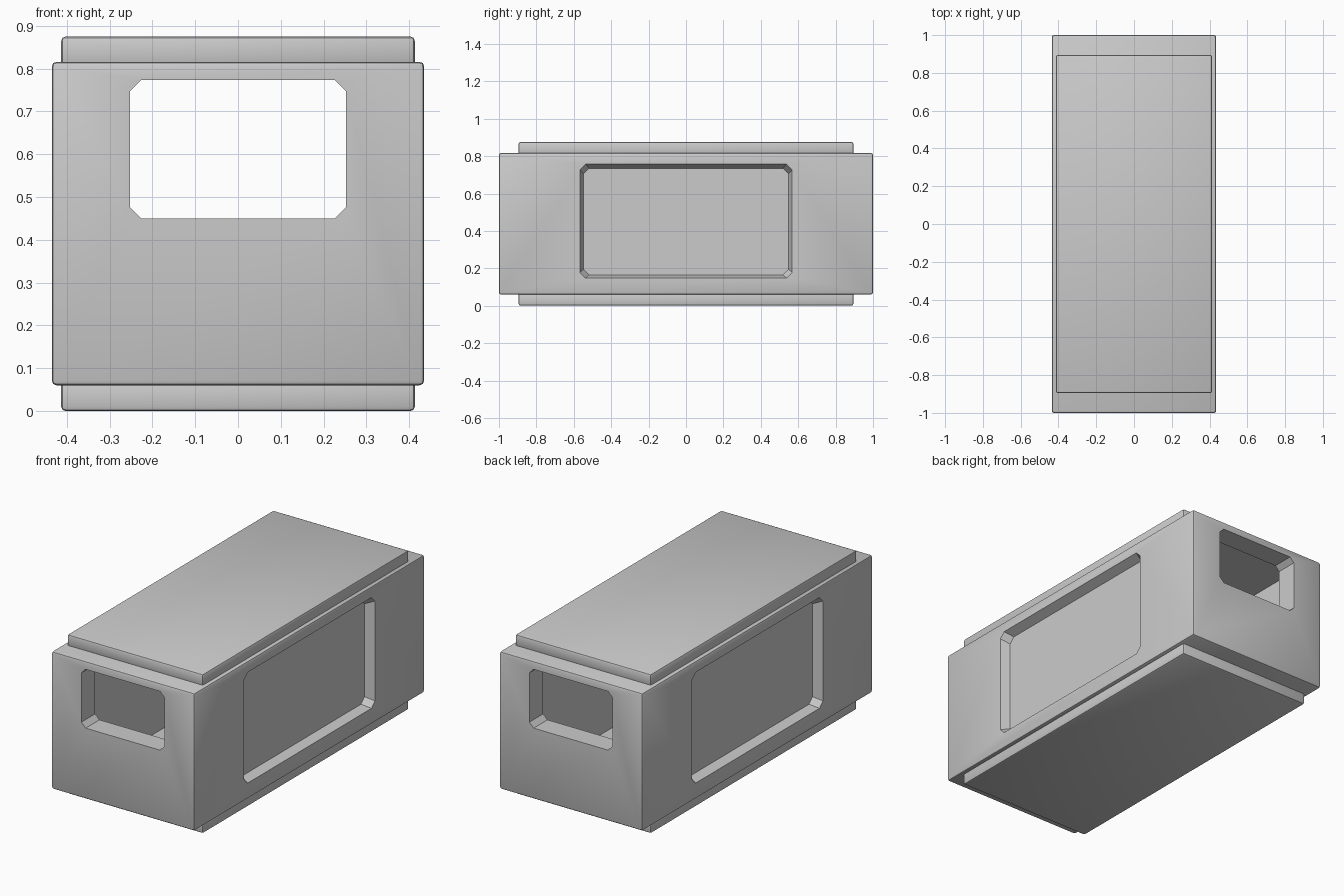
import bpy, bmesh
from mathutils import Vector

if "Cube" in bpy.data.objects:
    bpy.data.objects.remove(bpy.data.objects["Cube"])


def mesh_object(name, bm):
    bmesh.ops.recalc_face_normals(bm, faces=bm.faces)
    mesh = bpy.data.meshes.new(name)
    bm.to_mesh(mesh)
    bm.free()
    obj = bpy.data.objects.new(name, mesh)
    bpy.context.collection.objects.link(obj)
    return obj


def box(name, lo, hi, bevel=0.0):
    bm = bmesh.new()
    bmesh.ops.create_cube(bm, size=1)
    lo, hi = Vector(lo), Vector(hi)
    for v in bm.verts:
        v.co = (lo + hi) / 2 + v.co * (hi - lo)
    if bevel:
        bmesh.ops.bevel(bm, geom=bm.edges[:], offset=bevel, segments=2,
                        profile=0.5, affect='EDGES')
    return mesh_object(name, bm)


def octagon(half_w, z0, z1, c):
    w = half_w
    return [(-w + c, z0), (w - c, z0), (w, z0 + c), (w, z1 - c),
            (w - c, z1), (-w + c, z1), (-w, z1 - c), (-w, z0 + c)]


def loft(name, inner, outer, place_in, place_out):
    """Closed solid between two matching outlines."""
    bm = bmesh.new()
    a = [bm.verts.new(place_in(*p)) for p in inner]
    b = [bm.verts.new(place_out(*p)) for p in outer]
    n = len(a)
    bm.faces.new(a)
    bm.faces.new(b[::-1])
    for i in range(n):
        j = (i + 1) % n
        bm.faces.new((a[i], b[i], b[j], a[j]))
    return mesh_object(name, bm)


def cut(target, cutter):
    mod = target.modifiers.new("cut", 'BOOLEAN')
    mod.operation = 'DIFFERENCE'
    mod.solver = 'EXACT'
    mod.object = cutter
    bpy.context.view_layer.objects.active = target
    bpy.ops.object.modifier_apply(modifier=mod.name)
    bpy.data.objects.remove(cutter)


# Hollow crate body
body = box("crate_body", (-0.435, -1, 0.06), (0.435, 1, 0.816), 0.011)
cut(body, box("cavity", (-0.37, -0.88, 0.075), (0.37, 0.88, 0.80)))

# Handle openings through both end walls
handle = octagon(0.252, 0.45, 0.773, 0.026)
for s in (-1, 1):
    cut(body, loft("handle_cutter", handle, handle,
                   lambda u, z: (u, s * 0.8, z), lambda u, z: (u, s * 1.1, z)))

# Shallow tapered panels on the long sides
floor_outline = octagon(0.548, 0.165, 0.735, 0.03)
rim_outline = octagon(0.568, 0.148, 0.757, 0.03)
for s in (-1, 1):
    # straight extension outside the wall keeps the rim outline exact
    cut(body, loft("panel_cutter", floor_outline, rim_outline,
                   lambda u, z: (s * 0.385, u, z), lambda u, z: (s * 0.4355, u, z)))

# Raised lid and base plates
lid = box("lid_plate", (-0.413, -0.895, 0.806), (0.413, 0.895, 0.875), 0.01)
base = box("base_plate", (-0.413, -0.895, 0.0), (0.413, 0.895, 0.07), 0.01)

# Smooth bevels, crisp cut edges
for obj in (body, lid, base):
    bpy.ops.object.select_all(action='DESELECT')
    obj.select_set(True)
    bpy.context.view_layer.objects.active = obj
    bpy.ops.object.shade_smooth_by_angle(angle=0.7)
